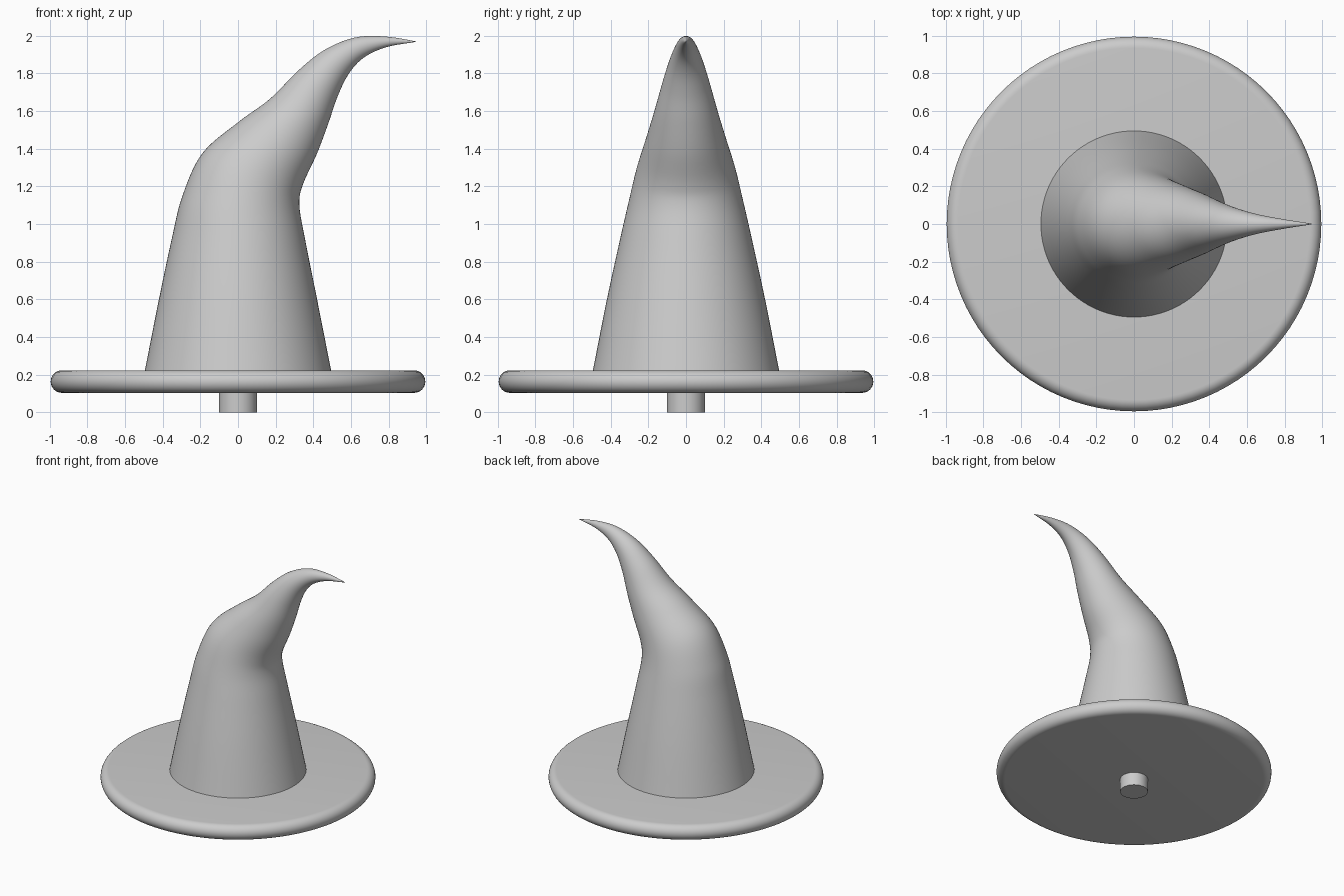
import bpy, bmesh, math
from mathutils import Vector

cube = bpy.data.objects.get("Cube")
if cube:
    bpy.data.objects.remove(cube, do_unlink=True)

SIDES = 96

grey = bpy.data.materials.new("plain grey")
grey.use_nodes = True
colour = (0.6, 0.6, 0.6, 1)
grey.diffuse_color = colour
grey.node_tree.nodes["Principled BSDF"].inputs["Base Color"].default_value = colour


def loft(name, rings, tip=None):
    """Skin closed elliptical rings of (left, right, half width), ending in a cap or a tip."""
    bm = bmesh.new()
    loops = []
    for left, right, half in rings:
        mid, arm = (left + right) / 2, (right - left) / 2
        loops.append([bm.verts.new(mid + arm * math.cos(a) + Vector((0, half * math.sin(a), 0)))
                      for a in (math.tau * i / SIDES for i in range(SIDES))])
    for low, high in zip(loops, loops[1:]):
        for i in range(SIDES):
            j = (i + 1) % SIDES
            bm.faces.new((low[i], low[j], high[j], high[i]))
    bm.faces.new(loops[0][::-1])
    if tip is None:
        bm.faces.new(loops[-1])
    else:
        point = bm.verts.new(tip)
        for i in range(SIDES):
            bm.faces.new((loops[-1][i], loops[-1][(i + 1) % SIDES], point))
    bm.normal_update()
    mesh = bpy.data.meshes.new(name)
    bm.to_mesh(mesh)
    bm.free()
    mesh.materials.append(grey)
    obj = bpy.data.objects.new(name, mesh)
    bpy.context.collection.objects.link(obj)
    bpy.ops.object.select_all(action='DESELECT')
    obj.select_set(True)
    bpy.context.view_layer.objects.active = obj
    bpy.ops.object.shade_smooth_by_angle(angle=math.radians(35))
    return obj


def round_ring(radius, z):
    return Vector((-radius, 0, z)), Vector((radius, 0, z)), radius


def catmull(a, b, c, d, t):
    return (b * 2 + (c - a) * t + (a * 2 - b * 5 + c * 4 - d) * t ** 2
            + (b * 3 - a - c * 3 + d) * t ** 3) / 2


# Peg under the brim
loft("peg", [round_ring(0.1, 0), round_ring(0.1, 0.12)])

# Brim: disc with a fully rounded rim
arc = [math.pi * (i / 16 - 0.5) for i in range(17)]
loft("brim", [round_ring(0.935 + 0.06 * math.cos(a), 0.163 + 0.06 * math.sin(a)) for a in arc])

# Crown stations: left x, left z, right x, right z, half depth
stations = [
    (-0.495, 0.22, 0.495, 0.22, 0.495),
    (-0.42, 0.60, 0.42, 0.60, 0.42),
    (-0.35, 0.93, 0.358, 0.91, 0.35),
    (-0.295, 1.15, 0.326, 1.10, 0.303),
    (-0.19, 1.375, 0.345, 1.21, 0.262),
    (0.0, 1.54, 0.42, 1.375, 0.21),
    (0.17, 1.665, 0.48, 1.535, 0.167),
    (0.32, 1.815, 0.53, 1.68, 0.125),
    (0.46, 1.925, 0.59, 1.80, 0.088),
    (0.62, 1.99, 0.67, 1.885, 0.054),
    (0.78, 1.996, 0.79, 1.94, 0.027),
    (0.95, 1.97, 0.95, 1.968, 0.001),
]
keys = [(Vector((a, 0, b)), Vector((c, 0, d)), e) for a, b, c, d, e in stations]

# Extend past both ends so the interpolation keeps its slope
before = tuple(p * 2 - q for p, q in zip(keys[0], keys[1]))
after = tuple(p * 2 - q for p, q in zip(keys[-1], keys[-2]))
keys = [before] + keys + [after]

crown_rings = []
for k in range(1, len(keys) - 2):
    for step in range(6):
        crown_rings.append(tuple(catmull(*quad, step / 6) for quad in zip(*keys[k - 1:k + 3])))
loft("bent_crown", crown_rings, tip=Vector((0.95, 0, 1.969)))
